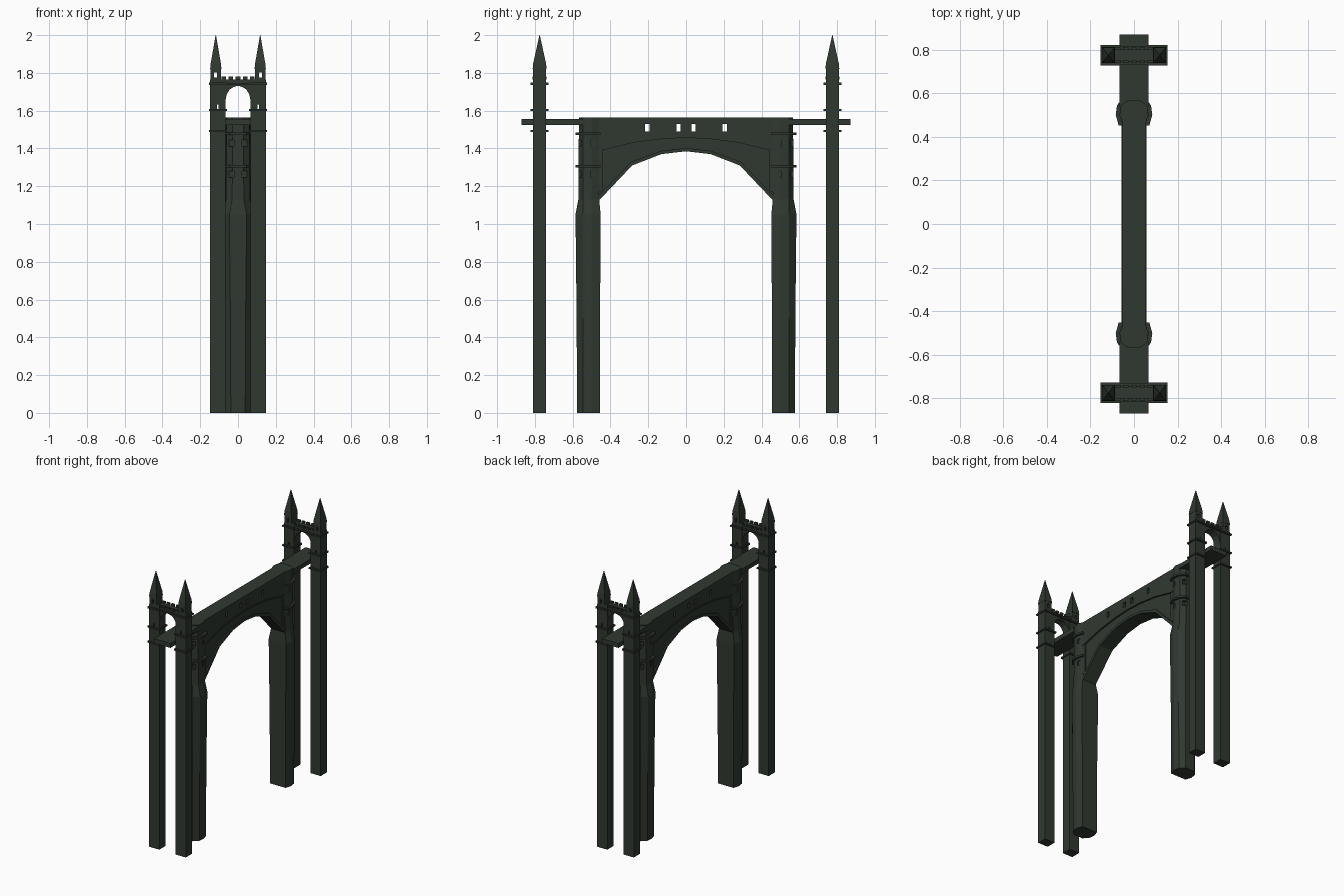
import bpy, bmesh
from mathutils import Vector

if "Cube" in bpy.data.objects:
    bpy.data.objects.remove(bpy.data.objects["Cube"])

stone = bpy.data.materials.new("dark_green_stone")
stone.diffuse_color = (0.030, 0.040, 0.030, 1)
stone.use_nodes = True
stone.node_tree.nodes["Principled BSDF"].inputs["Base Color"].default_value = stone.diffuse_color


def finish(name, bm):
    bmesh.ops.recalc_face_normals(bm, faces=bm.faces)
    me = bpy.data.meshes.new(name)
    bm.to_mesh(me)
    bm.free()
    me.materials.append(stone)
    ob = bpy.data.objects.new(name, me)
    bpy.context.collection.objects.link(ob)
    return ob


def add_loft(bm, rings):
    """Solid through rings of equal point count, capped at both ends."""
    vs = [[bm.verts.new(p) for p in r] for r in rings]
    n = len(vs[0])
    for a, b in zip(vs, vs[1:]):
        for i in range(n):
            j = (i + 1) % n
            bm.faces.new((a[i], a[j], b[j], b[i]))
    bm.faces.new(vs[0])
    bm.faces.new(vs[-1])


def loft(name, rings):
    bm = bmesh.new()
    add_loft(bm, rings)
    return finish(name, bm)


def rect(x0, x1, y0, y1, z):
    return [(x0, y0, z), (x1, y0, z), (x1, y1, z), (x0, y1, z)]


def boxes(name, dims):
    bm = bmesh.new()
    for x0, x1, y0, y1, z0, z1 in dims:
        add_loft(bm, [rect(x0, x1, y0, y1, z0), rect(x0, x1, y0, y1, z1)])
    return finish(name, bm)


def cut(ob, dims):
    c = boxes(ob.name + "_cutter", dims)
    c.hide_render = True
    c.hide_viewport = True
    m = ob.modifiers.new("openings", 'BOOLEAN')
    m.operation, m.object, m.solver = 'DIFFERENCE', c, 'EXACT'


def side_prism(name, yz, x0, x1):
    return loft(name, [[(x, y, z) for y, z in yz] for x in (x0, x1)])


def both(half):
    """Mirror a half curve (y descending to 0) across y = 0."""
    return half + [(-y, z) for y, z in reversed(half) if y > 0]


# central arched span: soffit curve, panel head curve, parapet
soffit = both([(0.465, 1.12), (0.285, 1.31), (0.13, 1.37), (0, 1.385)])
rim = both([(0.465, 1.15), (0.29, 1.33), (0.13, 1.388), (0, 1.402)])
head = both([(0.465, 1.385), (0.28, 1.43), (0.13, 1.45), (0, 1.457)])
side_prism("arch_web", soffit + head[::-1], -0.045, 0.045)
parapet = side_prism("parapet_wall", head + [(-0.465, 1.565), (0.465, 1.565)], -0.052, 0.052)
cut(parapet, [(-0.1, 0.1, y - 0.011, y + 0.011, 1.49, 1.53) for y in (-0.205, -0.039, 0.039, 0.205)])
for s in (-1, 1):
    x = sorted((s * 0.042, s * 0.054))
    side_prism("arch_rim", soffit + rim[::-1], *x)
    side_prism("arch_hood_mould", head + [(y, z + 0.012) for y, z in head[::-1]],
               *sorted((s * 0.042, s * 0.057)))
    for t in (-1, 1):
        boxes("panel_edge", [(*x, *sorted((t * 0.442, t * 0.465)), 1.17, 1.40)])


def pier_ring(s, z, grow=0.0):
    """Faceted pier plan: flat inner face, angled outer faces."""
    g = grow
    half = [(0.058 + g, 0.458 - g / 2), (0.072 + g, 0.500), (0.066 + g, 0.545), (0.034 + g, 0.573 + g)]
    pts = half + [(-x, y) for x, y in reversed(half)]
    return [(x, s * y, z) for x, y in pts]


for s in (-1, 1):
    # main pier, broad below and narrower above
    pier = loft("main_pier", [pier_ring(s, 0, 0.004), pier_ring(s, 0.5, 0.006), pier_ring(s, 1.05, 0.012),
                              pier_ring(s, 1.13, -0.003), pier_ring(s, 1.565, -0.006)])
    wins = []
    for z in (1.245, 1.41):
        for t in (-1, 1):
            wins.append((*sorted((t * 0.021, t * 0.047)), *sorted((s * 0.548, s * 0.62)), z, z + 0.036))
            wins.append((*sorted((t * 0.058, t * 0.10)), *sorted((s * 0.478, s * 0.502)), z, z + 0.036))
    cut(pier, wins)
    for z in (1.298, 1.47):
        loft("pier_collar", [pier_ring(s, z, 0.012), pier_ring(s, z + 0.014, 0.012)])

    # walkway slab running through the gate tower
    boxes("walkway", [(-0.066, 0.066, *sorted((s * 0.54, s * 0.87)), 1.525, 1.557)])

    y0, y1 = sorted((s * 0.74, s * 0.81))
    for t in (-1, 1):
        # tower shaft with upper turret and spire
        xa, xb = sorted((t * 0.066, t * 0.147))
        shaft = boxes("tower_shaft", [(xa, xb, y0, y1, 0, 1.765)])
        cut(shaft, [(t * 0.108 - 0.004, t * 0.108 + 0.004, y0 - 0.1, y1 + 0.1, 1.61, 1.632)])
        ta, tb = sorted((t * 0.089, t * 0.146))
        turret = boxes("turret", [(ta, tb, y0, y1, 1.76, 1.825)])
        cut(turret, [(t * 0.119 - 0.007, t * 0.119 + 0.007, y0 - 0.1, y1 + 0.1, 1.775, 1.802)])
        cx, cy = t * 0.1175, s * 0.775
        loft("spire", [rect(cx - a, cx + a, cy - b, cy + b, z)
                       for a, b, z in ((0.030, 0.037, 1.82), (0.027, 0.034, 1.85), (0.001, 0.001, 2.0))])
        for z in (1.487, 1.597, 1.737):
            boxes("shaft_collar", [(xa - 0.007, xb + 0.007, y0 - 0.012, y1 + 0.012, z, z + 0.011)])

    # gate arch between the shafts
    arc = [(0.066, 1.655), (0.060, 1.685), (0.046, 1.71), (0.024, 1.725), (0, 1.732)]
    prof = both(arc) + [(-0.067, 1.765), (0.067, 1.765)]
    loft("gate_arch", [[(x, y, z) for x, z in prof] for y in (y0 + 0.006, y1 - 0.006)])
    boxes("gate_moulding", [(-0.066, 0.066, y0 - 0.008, y1 + 0.008, 1.739, 1.747)])
    # battlements on both faces
    boxes("battlements", [(x - 0.012, x + 0.012, a, a + 0.014, 1.764, 1.78)
                          for x in (-0.075, -0.038, 0, 0.038, 0.075) for a in (y0 - 0.002, y1 - 0.012)])
